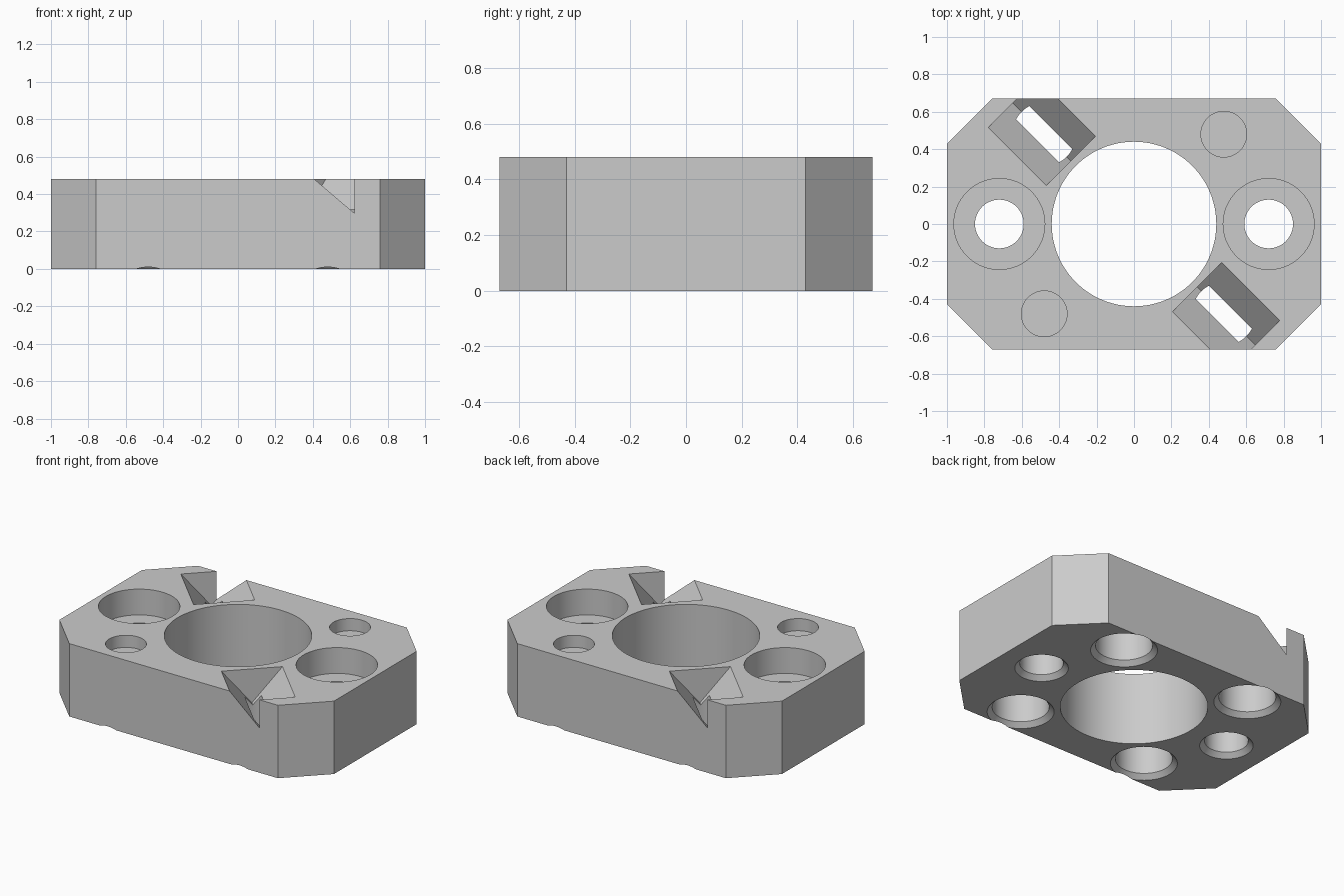
import bpy
import bmesh
from math import cos, sin, tau, sqrt

default = bpy.data.objects.get("Cube")
if default:
    bpy.data.objects.remove(default, do_unlink=True)

HEIGHT = 0.48
SEGMENTS = 96

grey = bpy.data.materials.new("plain grey")
grey.use_nodes = True
colour = (0.6, 0.6, 0.6, 1)
grey.diffuse_color = colour
grey.node_tree.nodes["Principled BSDF"].inputs["Base Color"].default_value = colour


def loft(name, rings):
    """Closed solid through rings of equal point count, capped at both ends."""
    bm = bmesh.new()
    loops = [[bm.verts.new(p) for p in ring] for ring in rings]
    for low, high in zip(loops, loops[1:]):
        for i in range(len(low)):
            j = (i + 1) % len(low)
            bm.faces.new((low[i], low[j], high[j], high[i]))
    bm.faces.new(loops[0])
    bm.faces.new(loops[-1])
    bmesh.ops.recalc_face_normals(bm, faces=bm.faces)
    mesh = bpy.data.meshes.new(name)
    bm.to_mesh(mesh)
    bm.free()
    mesh.materials.append(grey)
    obj = bpy.data.objects.new(name, mesh)
    bpy.context.collection.objects.link(obj)
    return obj


def turned(name, x, y, profile):
    """Round cutter from (radius, z) steps."""
    angles = [tau * i / SEGMENTS for i in range(SEGMENTS)]
    return loft(name, [[(x + r * cos(a), y + r * sin(a), z) for a in angles]
                       for r, z in profile])


def v_groove(name, side):
    """Diagonal V-shaped cutter with square ends."""
    section = [(-0.227, 0.53), (0, 0.257), (0.227, 0.53)]
    return loft(name, [[(side * (u + v) / sqrt(2), side * (v - u) / sqrt(2), z)
                        for v, z in section] for u in (0.478, 0.915)])


# Block with chamfered corners
corner = [(1, 0.43), (0.76, 0.67)]
outline = (corner + [(-x, y) for x, y in reversed(corner)]
           + [(-x, -y) for x, y in corner]
           + [(x, -y) for x, y in reversed(corner)])
block = loft("mounting_block", [[(x, y, z) for x, y in outline] for z in (0, HEIGHT)])

# Central bore
cutters = [turned("bore_cutter", 0, 0, [(0.44, -0.1), (0.44, 0.6)])]
pocket = [(0.23, -0.03), (0.17, 0.03), (0.17, 0.318)]
for s in (1, -1):
    # Counterbored side holes, chamfered underneath
    cutters.append(turned("side_hole_cutter", s * 0.72, 0, [
        (0.19, -0.03), (0.13, 0.03), (0.13, 0.31), (0.243, 0.31), (0.243, 0.6)]))
    # Shallow recesses on top
    cutters.append(turned("recess_cutter", s * 0.48, s * 0.48, [(0.122, 0.4), (0.122, 0.6)]))
    # Chamfered pockets underneath
    for t in (1, -1):
        cutters.append(turned("pocket_cutter", s * 0.48, t * 0.48, pocket))
    # Diagonal grooves breaking into two of the pockets
    cutters.append(v_groove("groove_cutter", s))

bpy.ops.object.select_all(action="DESELECT")
block.select_set(True)
bpy.context.view_layer.objects.active = block
for cutter in cutters:
    cutter.hide_render = True
    cut = block.modifiers.new("cut", "BOOLEAN")
    cut.operation = "DIFFERENCE"
    cut.solver = "EXACT"
    cut.object = cutter
    bpy.ops.object.modifier_apply(modifier=cut.name)
    bpy.data.objects.remove(cutter, do_unlink=True)

bpy.ops.object.shade_smooth_by_angle()
